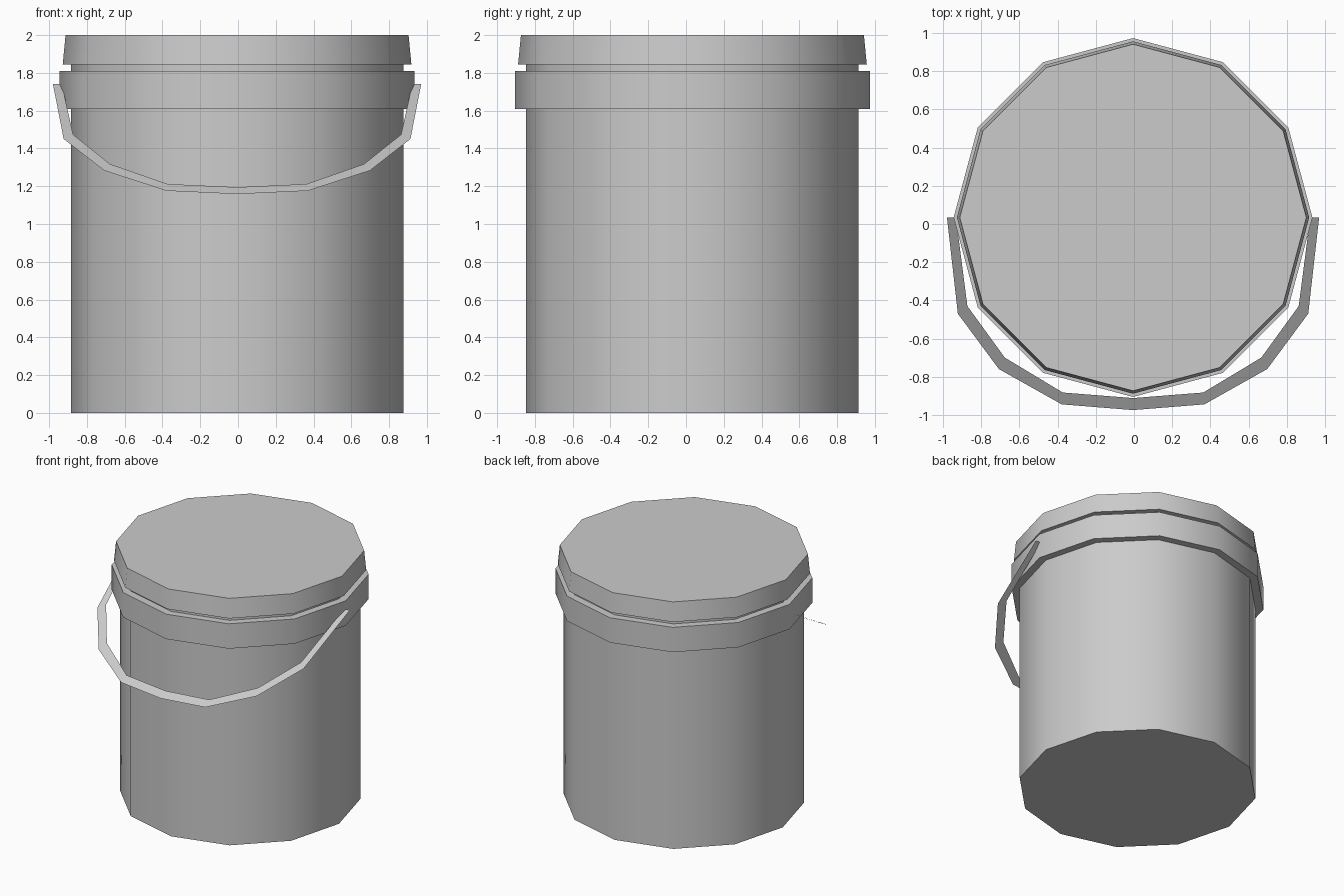
import bpy, bmesh, math

if "Cube" in bpy.data.objects:
    bpy.data.objects.remove(bpy.data.objects["Cube"])

CX, CY, SIDES = -0.005, 0.034, 12


def finish(name, bm, smooth=True):
    mesh = bpy.data.meshes.new(name)
    bm.to_mesh(mesh)
    bm.free()
    ob = bpy.data.objects.new(name, mesh)
    bpy.context.collection.objects.link(ob)
    if smooth:
        bpy.ops.object.select_all(action='DESELECT')
        ob.select_set(True)
        bpy.context.view_layer.objects.active = ob
        bpy.ops.object.shade_smooth_by_angle(angle=math.radians(40))
    return ob


def lathe(name, profile, cap_bottom=False, cap_top=False):
    """Twelve-sided turned part from (radius, z) points, listed upward."""
    bm = bmesh.new()
    rings = []
    for r, z in profile:
        rings.append([bm.verts.new((CX + r * math.cos(i * math.tau / SIDES),
                                    CY + r * math.sin(i * math.tau / SIDES), z))
                      for i in range(SIDES)])
    for a, b in zip(rings, rings[1:]):
        for i in range(SIDES):
            j = (i + 1) % SIDES
            bm.faces.new((a[i], a[j], b[j], b[i]))
    if cap_bottom:
        bm.faces.new(rings[0][::-1])
    if cap_top:
        bm.faces.new(rings[-1])
    return finish(name, bm)


# Bucket wall and base
lathe("bucket_body", [(0.88, 0), (0.88, 1.845)], cap_bottom=True)

# Reinforcing band below the lid
lathe("collar", [(0.88, 1.61), (0.94, 1.61), (0.94, 1.81), (0.88, 1.81)])

# Slightly tapered lid
lathe("lid", [(0.88, 1.845), (0.923, 1.845), (0.908, 2.0)], cap_top=True)

# Flat handle strip hanging in a sloping plane: outer and inner (x, y) outlines
outer = [(0.975, 0.034), (0.918, -0.47), (0.703, -0.76), (0.374, -0.945), (0, -0.975)]
inner = [(0.928, 0.034), (0.868, -0.43), (0.672, -0.70), (0.368, -0.883), (0, -0.912)]


def across(half):
    return [(-x, y) for x, y in half] + half[-2::-1]


bm = bmesh.new()
rows = [[bm.verts.new((x + CX, y, 1.722 + 0.578 * y)) for x, y in across(half)]
        for half in (outer, inner)]
for i in range(len(rows[0]) - 1):
    bm.faces.new((rows[0][i], rows[0][i + 1], rows[1][i + 1], rows[1][i]))
finish("handle", bm, smooth=False)
